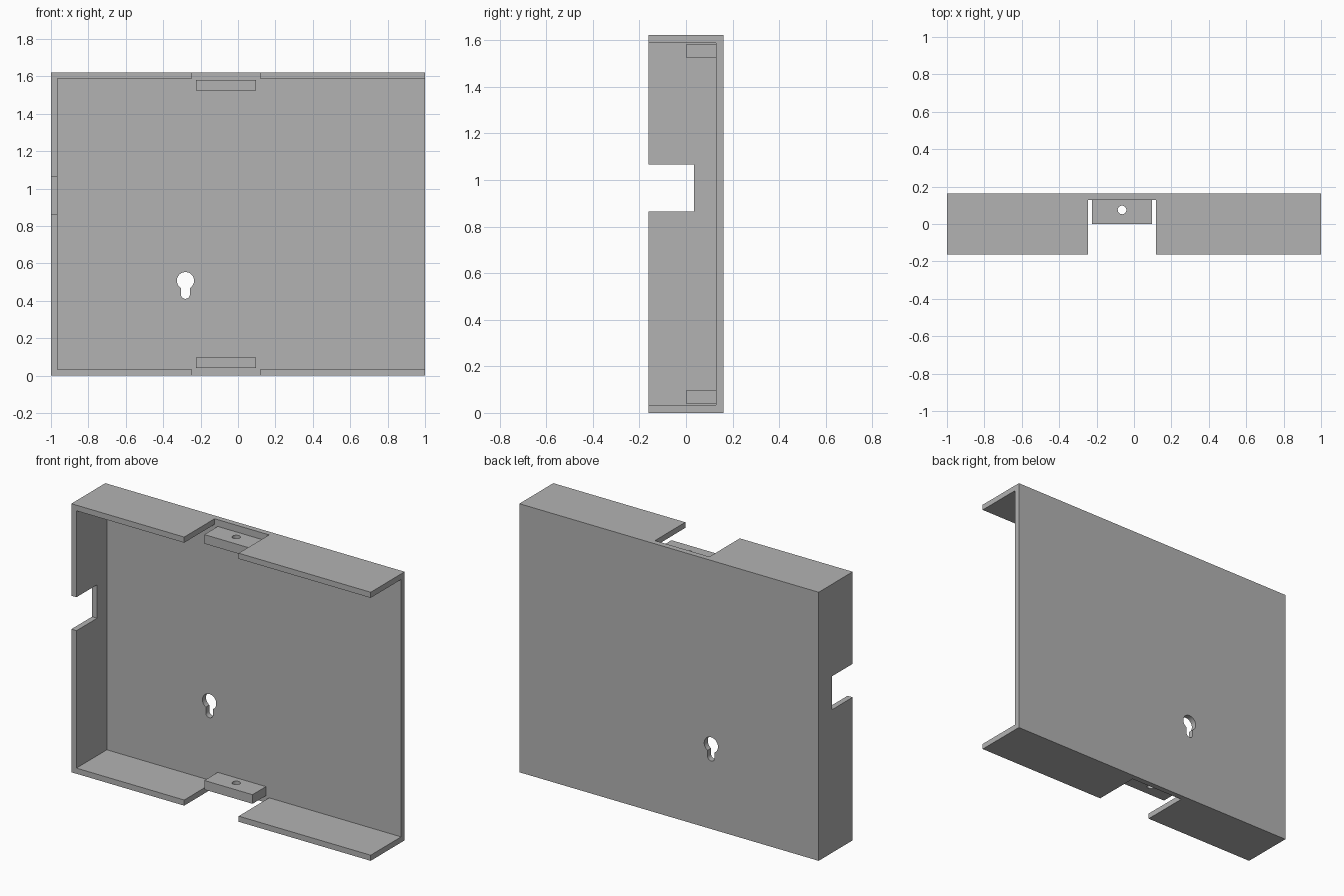
import bpy, bmesh
from math import pi, cos, sin
from mathutils import Matrix

if "Cube" in bpy.data.objects:
    bpy.data.objects.remove(bpy.data.objects["Cube"])

grey = bpy.data.materials.new("plain grey")
grey.use_nodes = True
colour = (0.45, 0.45, 0.45, 1)
grey.diffuse_color = colour
grey.node_tree.nodes["Principled BSDF"].inputs["Base Color"].default_value = colour

# Overall sizes
HEIGHT, DEPTH, WALL = 1.622, 0.162, 0.034
INNER = DEPTH - WALL
OVER = 0.1


def finish(name, bm):
    bmesh.ops.recalc_face_normals(bm, faces=bm.faces)
    mesh = bpy.data.meshes.new(name)
    bm.to_mesh(mesh)
    bm.free()
    mesh.materials.append(grey)
    obj = bpy.data.objects.new(name, mesh)
    bpy.context.collection.objects.link(obj)
    return obj


def box(name, low, high):
    bm = bmesh.new()
    bmesh.ops.create_cube(bm, size=1)
    for v in bm.verts:
        v.co = [h if c > 0 else l for c, l, h in zip(v.co, low, high)]
    return finish(name, bm)


def prism(name, outline, length, matrix):
    """Extrude an xy outline along z, centred, then place it."""
    bm = bmesh.new()
    face = bm.faces.new([bm.verts.new((x, y, -length / 2)) for x, y in outline])
    ext = bmesh.ops.extrude_face_region(bm, geom=[face])["geom"]
    bmesh.ops.translate(bm, vec=(0, 0, length),
                        verts=[e for e in ext if isinstance(e, bmesh.types.BMVert)])
    bm.transform(matrix)
    return finish(name, bm)


def arc(radius, start, end, steps, y=0):
    angles = [start + (end - start) * i / steps for i in range(steps + 1)]
    return [(radius * cos(a), y + radius * sin(a)) for a in angles]


def cut(target, cutters):
    for cutter in cutters:
        cutter.hide_render = True
        mod = target.modifiers.new("cut", "BOOLEAN")
        mod.operation, mod.solver, mod.object = "DIFFERENCE", "EXACT", cutter
    graph = bpy.context.evaluated_depsgraph_get()
    mesh = bpy.data.meshes.new_from_object(target.evaluated_get(graph))
    target.modifiers.clear()
    target.data = mesh
    for cutter in cutters:
        bpy.data.objects.remove(cutter)


# Tray shell, open at the front and on the left side
shell = box("tray_shell", (-1, -DEPTH, 0), (1, DEPTH, HEIGHT))
cavity = box("cavity_cutter", (-1 + WALL, -DEPTH - OVER, WALL),
             (1 + OVER, INNER, HEIGHT - WALL))
rim_gap = box("rim_gap_cutter", (-0.246, -DEPTH - OVER, -OVER),
              (0.118, INNER, HEIGHT + OVER))
side_notch = box("side_notch_cutter", (-1 - OVER, -DEPTH - OVER, 0.864),
                 (-1 + WALL + OVER, 0.035, 1.066))

# Keyhole: round head with a narrow round-ended slot below
keyhole = prism("keyhole_cutter",
                arc(0.046, -1.02, pi + 1.02, 40) + arc(0.024, pi, 2 * pi, 20, -0.073),
                0.3, Matrix.Translation((-0.281, DEPTH, 0.508)) @ Matrix.Rotation(pi / 2, 4, "X"))
cut(shell, [cavity, rim_gap, side_notch, keyhole])

# Drilled mounting tabs, mirrored top and bottom
for name, low, high in (("bottom_tab", 0.041, 0.096),
                        ("top_tab", HEIGHT - 0.096, HEIGHT - 0.041)):
    tab = box(name, (-0.225, 0, low), (0.097, INNER, high))
    hole = prism("screw_hole_cutter", arc(0.023, 0, 2 * pi * 31 / 32, 31), 0.3,
                 Matrix.Translation((-0.064, 0.075, (low + high) / 2)))
    cut(tab, [hole])

# Smooth the round holes, keep every corner sharp
bpy.ops.object.select_all(action="DESELECT")
for obj in bpy.context.collection.objects:
    if obj.type == "MESH" and obj.name.endswith(("shell", "tab")):
        obj.select_set(True)
        bpy.context.view_layer.objects.active = obj
bpy.ops.object.shade_smooth_by_angle(angle=pi / 6)
